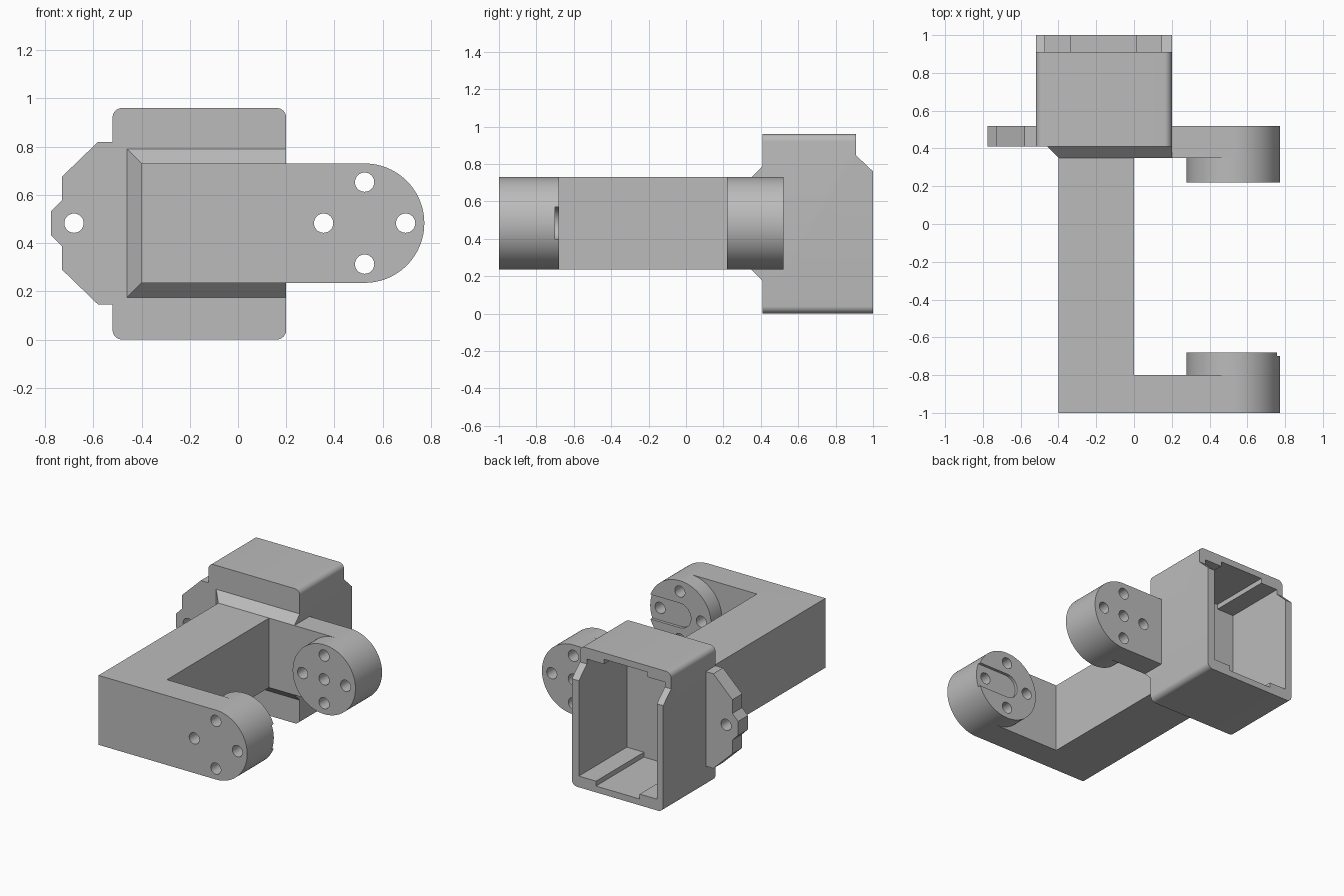
import bpy, bmesh, math

cube = bpy.data.objects.get("Cube")
if cube:
    bpy.data.objects.remove(cube, do_unlink=True)

grey = bpy.data.materials.new("plain grey")
grey.use_nodes = True
grey.diffuse_color = (0.5, 0.5, 0.5, 1)
grey.node_tree.nodes["Principled BSDF"].inputs["Base Color"].default_value = (0.5, 0.5, 0.5, 1)

MID = 0.4825      # height of the pivot axis
PIVOT = 0.525     # x of the pivot axis
R = 0.2475        # boss radius
AXES = {"x": lambda p, d: (d, p[0], p[1]),
        "y": lambda p, d: (p[0], d, p[1]),
        "z": lambda p, d: (p[0], p[1], d)}


def loft(name, profile, start, end, axis="y", end_profile=None):
    """Closed solid between two outlines with equal point counts."""
    bm = bmesh.new()
    place = AXES[axis]
    a = [bm.verts.new(place(p, start)) for p in profile]
    b = [bm.verts.new(place(p, end)) for p in (end_profile or profile)]
    bm.faces.new(a)
    bm.faces.new(b[::-1])
    for i in range(len(a)):
        j = (i + 1) % len(a)
        bm.faces.new((a[j], a[i], b[i], b[j]))
    bmesh.ops.recalc_face_normals(bm, faces=bm.faces)
    mesh = bpy.data.meshes.new(name)
    bm.to_mesh(mesh)
    bm.free()
    mesh.materials.append(grey)
    obj = bpy.data.objects.new(name, mesh)
    bpy.context.collection.objects.link(obj)
    return obj


def rect(x0, x1, z0, z1):
    return [(x0, z0), (x1, z0), (x1, z1), (x0, z1)]


def arc(cx, cz, r, start, end, n):
    angles = [math.radians(start + (end - start) * i / n) for i in range(n + 1)]
    return [(cx + r * math.cos(t), cz + r * math.sin(t)) for t in angles]


def circle(cx, cz, r, n):
    return arc(cx, cz, r, 0, 360, n)[:-1]


def combine(target, other, operation):
    """Apply a boolean and remove the helper."""
    mod = target.modifiers.new("boolean", "BOOLEAN")
    mod.operation, mod.solver, mod.object = operation, "EXACT", other
    bpy.ops.object.select_all(action="DESELECT")
    bpy.context.view_layer.objects.active = target
    target.select_set(True)
    bpy.ops.object.modifier_apply(modifier=mod.name)
    bpy.data.objects.remove(other, do_unlink=True)


def cut(target, *args, **kw):
    combine(target, loft("cutter", *args, **kw), "DIFFERENCE")


def drill(target, x, z, y0, y1):
    cut(target, circle(x, z, 0.04, 32), y0, y1)


def drill_ring(target, y0, y1):
    for dx, dz in ((1, 0), (-1, 0), (0, 1), (0, -1)):
        drill(target, PIVOT + 0.17 * dx, MID + 0.17 * dz, y0, y1)


# Long beam with the front arm, plus its round boss
outline = [(-0.4, -1), (PIVOT, -1), (PIVOT, -0.8), (0, -0.8), (0, 0.38), (-0.4, 0.38)]
frame = loft("beam_and_front_arm", outline, MID - R, MID + R, axis="z")
combine(frame, loft("front_boss", circle(PIVOT, MID, R, 96), -1, -0.68), "UNION")
drill_ring(frame, -1.1, -0.6)

# Keyway on the inner face of the front boss, open at the outer side
keyway = arc(PIVOT, MID, 0.0875, 90, 270, 24) + [(0.9, MID - 0.0875), (0.9, MID + 0.0875)]
cut(frame, keyway, -0.7, -0.6)

# Rear arm and boss
rear = loft("rear_arm", rect(0.18, PIVOT, MID - R, MID + R), 0.35, 0.52)
combine(rear, loft("rear_boss", circle(PIVOT, MID, R, 96), 0.22, 0.52), "UNION")
drill_ring(rear, 0.1, 0.6)
drill(rear, PIVOT, MID, 0.1, 0.6)

# Flared collar between beam and housing
collar = loft("flared_collar", rect(-0.4, 0.2, MID - R, MID + R), 0.35, 0.41,
              end_profile=rect(-0.46, 0.2, 0.175, 0.79))

# Open housing with rounded long edges
c = 0.04
rounded = []
for x, z, start in ((0.2 - c, 0.96 - c, 0), (-0.52 + c, 0.96 - c, 90),
                    (-0.52 + c, c, 180), (0.2 - c, c, 270)):
    rounded += arc(x, z, c, start, start + 90, 8)
housing = loft("housing", rounded, 0.41, 1)

# Cavity with shallow channels in the floor and ceiling
cavity = [(-0.47, 0.08), (-0.335, 0.08), (-0.335, 0.045), (0.01, 0.045), (0.01, 0.08), (0.145, 0.08),
          (0.145, 0.88), (0.01, 0.88), (0.01, 0.915), (-0.335, 0.915), (-0.335, 0.88), (-0.47, 0.88)]
cut(housing, cavity, 0.46, 1.1)

# Stepped and sloped upper rim
rim = [(0.91, 1.1), (0.91, 0.845), (1.05, 0.713), (1.05, 1.1)]
cut(housing, rim, -0.7, 0.4, axis="x")

# Side ear with a mounting hole
half = [(-0.5, 0.3375), (-0.58, 0.3375), (-0.73, 0.1925), (-0.73, 0.095), (-0.775, 0.05)]
ear_outline = [(x, MID + h) for x, h in half] + [(x, MID - h) for x, h in reversed(half)]
ear = loft("side_ear", ear_outline, 0.41, 0.52)
drill(ear, -0.68, MID, 0.3, 0.6)

# Smooth the round walls and keep edges sharp
bpy.ops.object.select_all(action="DESELECT")
for obj in (frame, rear, collar, housing, ear):
    obj.select_set(True)
bpy.context.view_layer.objects.active = frame
bpy.ops.object.shade_smooth_by_angle(angle=math.radians(25))
